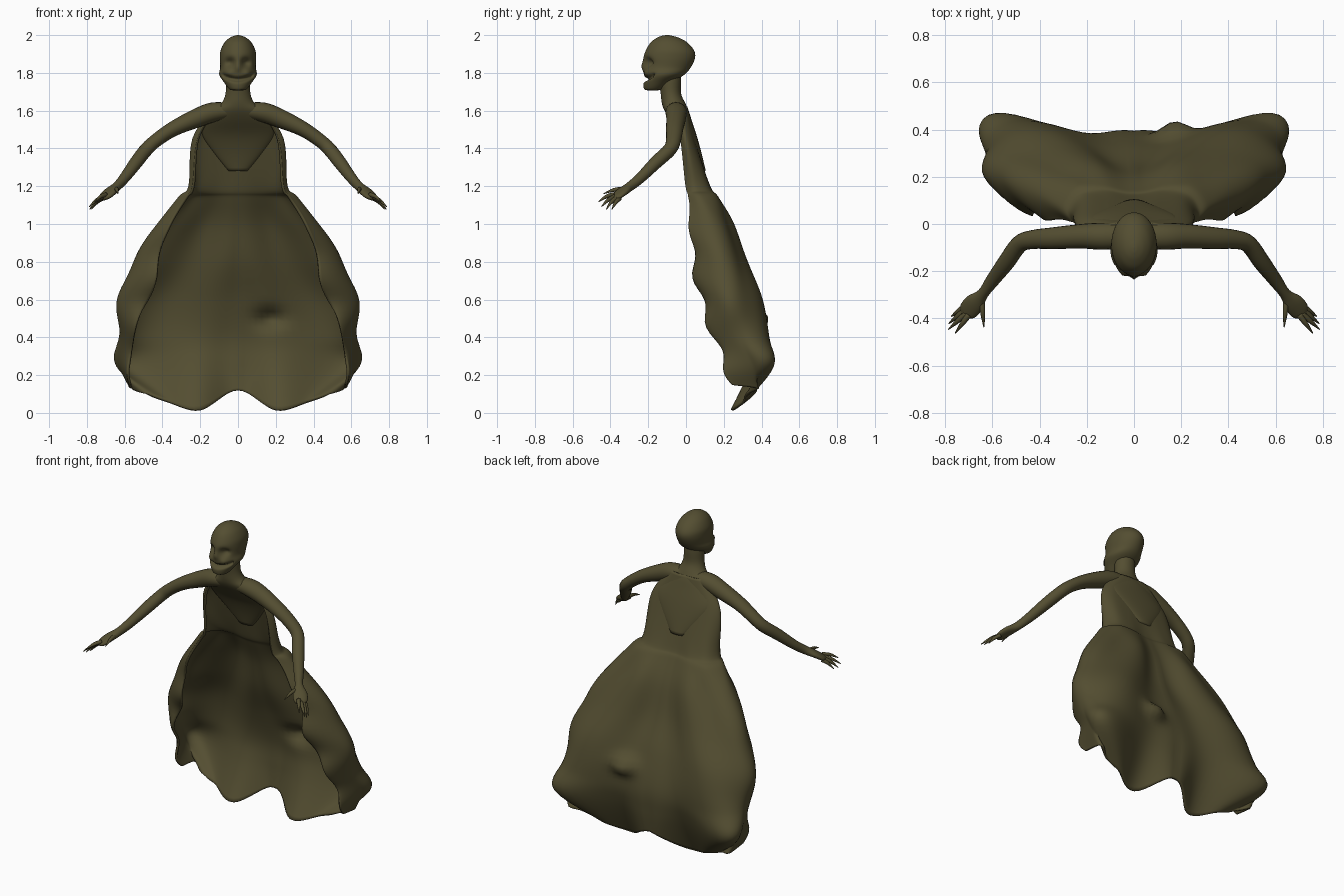
import bpy, math
from mathutils import Vector

if "Cube" in bpy.data.objects:
    bpy.data.objects.remove(bpy.data.objects["Cube"])

mat = bpy.data.materials.new("dark olive")
mat.diffuse_color = (0.088, 0.076, 0.031, 1)
mat.use_nodes = True
mat.node_tree.nodes["Principled BSDF"].inputs["Base Color"].default_value = mat.diffuse_color


def spline(rows, n):
    """Catmull-Rom through equal-length rows of numbers, n steps per span."""
    out = []
    for i in range(len(rows) - 1):
        a, b, c, d = (rows[max(0, min(len(rows) - 1, i + k))] for k in (-1, 0, 1, 2))
        for s in range(n):
            t = s / n
            out.append([0.5 * (2*q + (r-p)*t + (2*p-5*q+4*r-w)*t*t + (3*q-p-3*r+w)*t**3)
                        for p, q, r, w in zip(a, b, c, d)])
    out.append(list(rows[-1]))
    return out


def make(name, verts, faces, mirror=False):
    me = bpy.data.meshes.new(name)
    me.from_pydata(verts, [], faces)
    me.materials.append(mat)
    ob = bpy.data.objects.new(name, me)
    bpy.context.collection.objects.link(ob)
    for p in me.polygons:
        p.use_smooth = True
    if mirror:
        m = ob.modifiers.new("mirror", 'MIRROR')
        m.use_mirror_merge = False
    return ob


def tube(name, pts, level=False, segs=20, n=4, mirror=False, shape=None):
    """Loft of ellipses; pts = (x, y, z, rx, ry). level keeps rings horizontal."""
    rows = spline(pts, n)
    verts, faces = [], []
    for i, (x, y, z, rx, ry) in enumerate(rows):
        if level:
            u, v = Vector((1, 0, 0)), Vector((0, 1, 0))
        else:
            a, b = rows[max(i-1, 0)], rows[min(i+1, len(rows)-1)]
            d = (Vector(b[:3]) - Vector(a[:3])).normalized()
            u = Vector((0, 0, 1)).cross(d).normalized()
            v = d.cross(u)
        for k in range(segs):
            g = 2 * math.pi * k / segs
            co = Vector((x, y, z)) + u*max(rx, .002)*math.cos(g) + v*max(ry, .002)*math.sin(g)
            verts.append(shape(co) if shape else co)
    for i in range(len(rows) - 1):
        for k in range(segs):
            k2 = (k + 1) % segs
            faces.append((i*segs+k, i*segs+k2, (i+1)*segs+k2, (i+1)*segs+k))
    faces.append(tuple(range(segs))[::-1])
    faces.append(tuple(range(len(verts) - segs, len(verts))))
    return make(name, verts, faces, mirror)


def bump(dx, dy, r):
    return math.exp(-(dx*dx + dy*dy) / (r*r))


# Head: skull loft with dented eye sockets, nose, grinning mouth and cheeks
def face(co):
    x, y, z = co
    if y < -0.12:
        ax = abs(x)
        y += 0.035 * bump(ax - 0.042, z - 1.855, 0.024)
        y -= 0.014 * bump(ax, (z - 1.835) * 0.6, 0.018)
        mouth = 1.765 + 3.5 * x * x
        y += 0.028 * bump(0, z - mouth, 0.011) * (1 if ax < 0.08 else 0)
        y -= 0.012 * bump(ax - 0.05, z - 1.80, 0.02)
    return Vector((x, y, z))


tube("head", [
    (0, -.175, 1.708, .030, .030), (0, -.172, 1.715, .048, .050),
    (0, -.150, 1.75, .074, .076), (0, -.115, 1.79, .099, .106),
    (0, -.098, 1.83, .094, .124), (0, -.088, 1.88, .096, .136),
    (0, -.085, 1.92, .092, .127), (0, -.090, 1.96, .072, .098),
    (0, -.095, 1.985, .045, .060), (0, -.1, 1.997, .018, .025),
    (0, -.1, 2.0, .003, .003)], level=True, segs=48, n=6, shape=face)

# Neck and chest, thinning into the robe
tube("neck_and_chest", [
    (0, .085, 1.28, .05, .02), (0, .055, 1.38, .13, .026), (0, .02, 1.47, .19, .036),
    (0, -.025, 1.55, .19, .055), (0, -.050, 1.60, .145, .064),
    (0, -.066, 1.64, .088, .062), (0, -.080, 1.69, .066, .054),
    (0, -.085, 1.76, .062, .058), (0, -.085, 1.82, .055, .055)], level=True, segs=32)

# Arms and palms (mirrored)
tube("arm", [
    (.03, -.050, 1.60, .05, .04), (.13, -.052, 1.592, .057, .052),
    (.22, -.052, 1.560, .052, .050), (.34, -.060, 1.505, .046, .040),
    (.43, -.066, 1.445, .040, .036), (.485, -.085, 1.395, .037, .036),
    (.54, -.160, 1.325, .036, .034), (.60, -.240, 1.245, .029, .028),
    (.64, -.295, 1.200, .024, .025), (.675, -.335, 1.172, .042, .021),
    (.705, -.370, 1.145, .040, .017), (.72, -.385, 1.135, .02, .012)], mirror=True)

# Claw fingers and thumb (mirrored)
tips = [((.70, -.385, 1.155), (.757, -.462, 1.118)), ((.71, -.378, 1.145), (.787, -.447, 1.092)),
        ((.72, -.368, 1.138), (.785, -.422, 1.078)), ((.72, -.352, 1.135), (.775, -.392, 1.078)),
        ((.645, -.325, 1.185), (.636, -.437, 1.160))]
for i, (a, b) in enumerate(tips):
    a, b = Vector(a), Vector(b)
    m = a.lerp(b, .5) + Vector((0, 0, .008))
    tube("thumb" if i == 4 else f"finger_{i+1}",
         [(*a, .013, .013), (*m, .010, .010), (*b, .002, .002)], segs=8, mirror=True)

# Robe: open-fronted sheet. Each row is half a section: spine, back, corner, side, front edge
Z = [1.62, 1.45, 1.20, 1.14, 1.0, .8, .6, .4, .25]
XY = [
    [0, .00, .05, .00, .10, -.01, .12, -.04, .11, -.06],
    [0, .04, .10, .04, .19, .03, .235, .00, .21, -.025],
    [0, .11, .12, .12, .21, .11, .255, .05, .235, .00],
    [0, .14, .13, .16, .24, .16, .31, .08, .27, .01],
    [0, .20, .16, .24, .30, .22, .42, .14, .36, .02],
    [0, .25, .20, .30, .42, .30, .55, .18, .42, .04],
    [0, .32, .25, .37, .52, .37, .625, .20, .47, .085],
    [0, .37, .25, .40, .58, .41, .625, .26, .56, .165],
    [0, .37, .25, .37, .60, .45, .615, .34, .57, .22]]
hem = [0, .36, .12, .20, .26, .015, .40, .30, .07, .56, .37, .125, .565, .27, .15]
rows = []
for z, r in zip(Z, XY):
    rows.append([c for k in range(5) for c in (r[2*k], r[2*k+1], z)])
rows.append(hem)
verts, faces = [], []
long_rows = spline(rows, 7)
for row in long_rows:
    half = [row[3*k:3*k+3] for k in range(5)]
    full = [[-x, y, z] for x, y, z in half[:0:-1]] + half
    line = spline(full, 8)
    for j, (x, y, z) in enumerate(line):
        s = abs(j / (len(line) - 1) * 2 - 1)
        low = max(0, min(1, (1.25 - z) / .6))
        # long hanging folds, ragged front edges, one pushed-out pleat at the back
        y += low * .016 * math.sin(s * 17 + z * 3)
        x += low * .012 * math.sin(z * 19 + s * 4) * s * (1 if x > 0 else -1)
        y += low * .022 * math.sin(z * 24) * max(0, s - .7) / .3
        y += .07 * bump(x - .17, (z - .5) * 1.4, .07)
        verts.append((x, y, z))
cols = len(line)
for i in range(len(long_rows) - 1):
    for j in range(cols - 1):
        a = i * cols + j
        faces.append((a, a + 1, a + cols + 1, a + cols))
robe = make("robe", verts, faces)
sol = robe.modifiers.new("cloth thickness", 'SOLIDIFY')
sol.thickness = 0.014
sol.offset = 0
